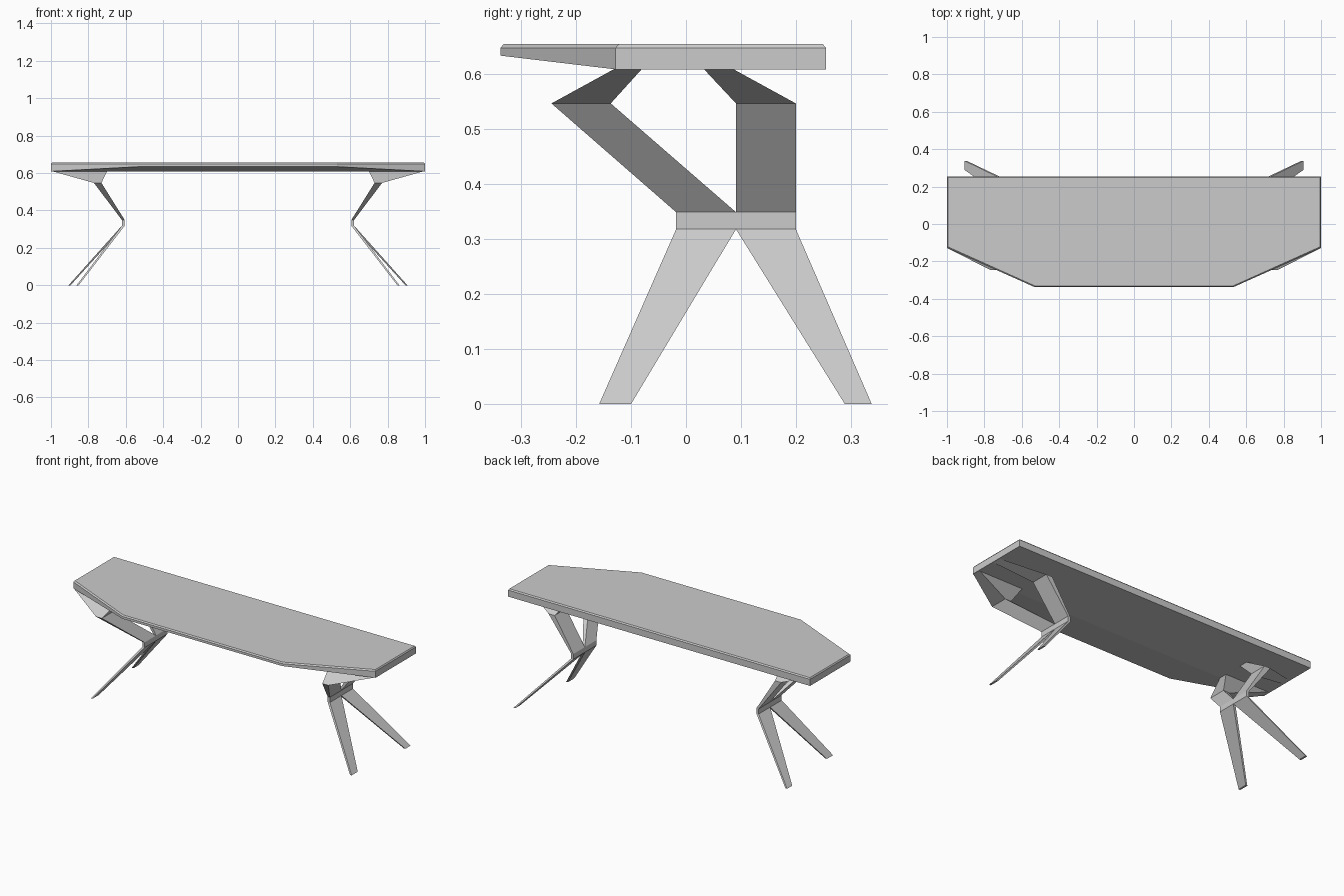
import bpy

if "Cube" in bpy.data.objects:
    bpy.data.objects.remove(bpy.data.objects["Cube"])


def loft(name, rings, mirror=False):
    """Solid skinned through rings of points with equal counts."""
    n = len(rings[0])
    verts = [p for ring in rings for p in ring]
    faces = [tuple(reversed(range(n)))]
    for r in range(len(rings) - 1):
        for i in range(n):
            j = (i + 1) % n
            faces.append((r * n + i, r * n + j, (r + 1) * n + j, (r + 1) * n + i))
    faces.append(tuple(range((len(rings) - 1) * n, len(rings) * n)))
    # the tabletop underside has a crease between the flat part and the front wedge
    if n == 6:
        faces[0] = (5, 2, 1, 0)
        faces.insert(1, (5, 4, 3, 2))
    mesh = bpy.data.meshes.new(name)
    mesh.from_pydata(verts, [], faces)
    obj = bpy.data.objects.new(name, mesh)
    bpy.context.collection.objects.link(obj)
    if mirror:
        mod = obj.modifiers.new("Mirror", "MIRROR")
        mod.use_mirror_merge = False
    return obj


def rect(x0, x1, y0, y1, z):
    return [(x0, y0, z), (x1, y0, z), (x1, y1, z), (x0, y1, z)]


# Tabletop: clipped front corners, underside tapering up to the front edge
outline = [(-1, 0.255), (-1, -0.128), (-0.53, -0.338),
           (0.53, -0.338), (1, -0.128), (1, 0.255)]
# order so that vertices 2 and 5 / 1 and 0 split the flat rear from the wedge
outline = [outline[5], outline[0], outline[1], outline[2], outline[3], outline[4]]
bottom = [(x, y, 0.634 if y < -0.3 else 0.609) for x, y in outline]
side = [(x, y, 0.648) for x, y in outline]
top = [(x * 0.995, y - 0.006 if y > 0 else y + 0.006, 0.655) for x, y in outline]
loft("tabletop", [bottom, side, top])

# Knee plates joining upper arms and lower legs
KNEE = (0.606, 0.621)
loft("knee_plate", [rect(*KNEE, -0.018, 0.2, 0.318),
                    rect(*KNEE, -0.018, 0.2, 0.349)], True)

# Per leg: knee span, elbow span, bracket top span, foot span (all y), foot x
legs = {
    "front": ((-0.018, 0.091), (-0.245, -0.137), (-0.13, -0.08), (-0.158, -0.1), 0.852),
    "back": ((0.091, 0.2), (0.091, 0.2), (0.032, 0.085), (0.289, 0.338), 0.895),
}
for side_name, (knee, elbow, mount, foot, fx) in legs.items():
    # Lower leg, narrowing to the foot
    loft(side_name + "_lower_leg", [rect(fx, fx + 0.011, *foot, 0),
                                    rect(*KNEE, *knee, 0.318)], True)
    # Upper arm leaning outward
    loft(side_name + "_upper_arm", [rect(*KNEE, *knee, 0.349),
                                    rect(0.73, 0.77, *elbow, 0.547)], True)
    # Flared bracket under the tabletop
    loft(side_name + "_bracket", [rect(0.73, 0.77, *elbow, 0.547),
                                  rect(0.70, 0.995, *mount, 0.61)], True)
